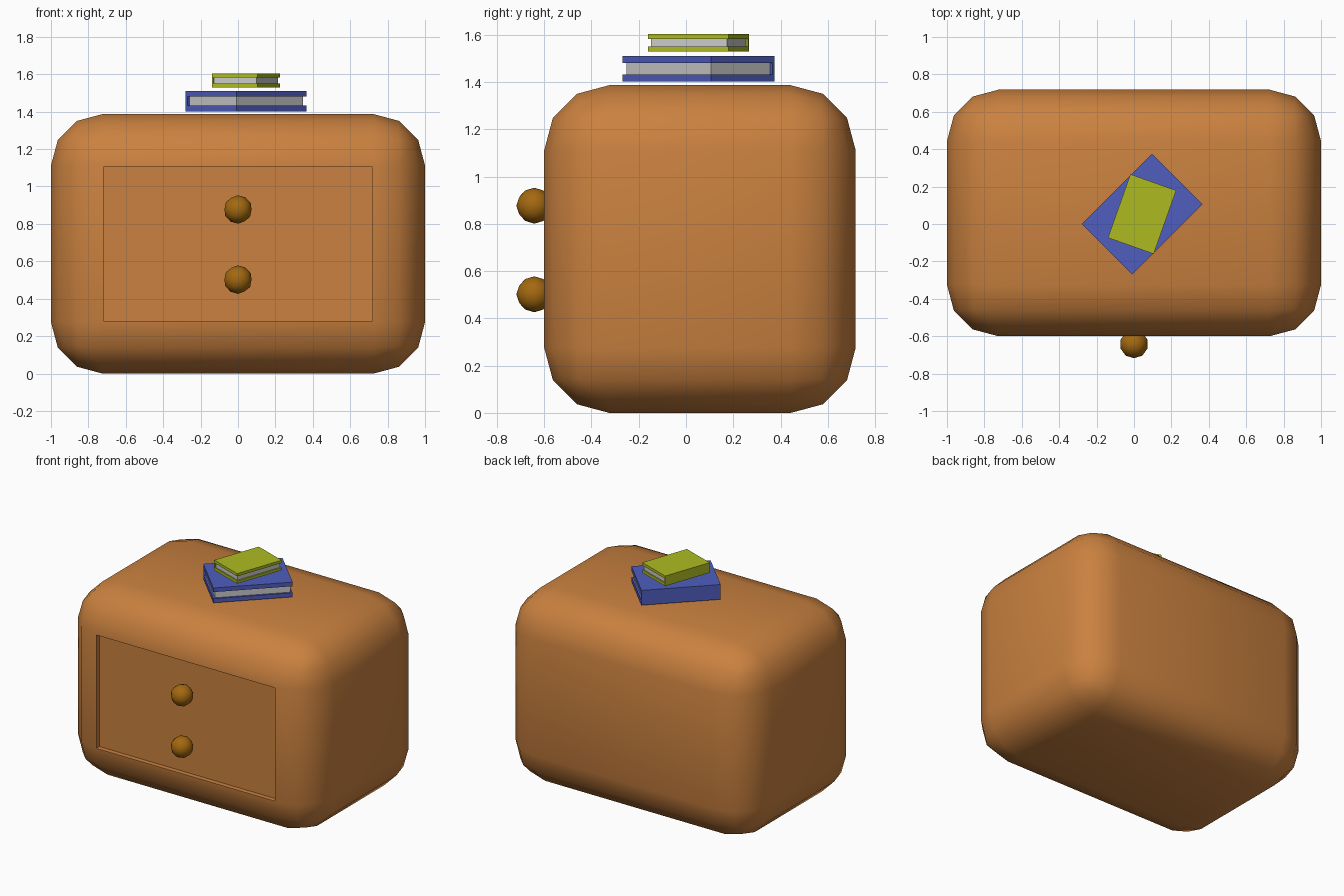
import bpy, bmesh
from math import radians
from mathutils import Matrix, Vector

if "Cube" in bpy.data.objects:
    bpy.data.objects.remove(bpy.data.objects["Cube"])


def material(name, rgb):
    m = bpy.data.materials.new(name)
    m.diffuse_color = (*rgb, 1)
    m.use_nodes = True
    m.node_tree.nodes["Principled BSDF"].inputs["Base Color"].default_value = m.diffuse_color
    return m


def finish(name, bm, mat=None, smooth=False):
    bmesh.ops.recalc_face_normals(bm, faces=bm.faces)
    me = bpy.data.meshes.new(name)
    bm.to_mesh(me)
    bm.free()
    if mat:
        me.materials.append(mat)
    if smooth:
        me.shade_smooth()
        me.set_sharp_from_angle(angle=radians(40))
    ob = bpy.data.objects.new(name, me)
    bpy.context.collection.objects.link(ob)
    return ob


def box(bm, lo, hi):
    lo, hi = Vector(lo), Vector(hi)
    size = hi - lo
    bmesh.ops.create_cube(bm, size=1, matrix=Matrix.Translation((lo + hi) / 2)
                          @ Matrix.Diagonal((*size, 1)))


wood = material("wood", (0.59, 0.22, 0.05))
brass = material("brass", (0.37, 0.14, 0.005))
blue = material("blue_cover", (0.08, 0.11, 0.52))
lime = material("lime_cover", (0.42, 0.50, 0.015))

# Cabinet: rounded box with a shallow recess in the front face
bm = bmesh.new()
box(bm, (-1, -0.6, 0), (1, 0.718, 1.387))
bmesh.ops.bevel(bm, geom=bm.edges[:], offset=0.275, segments=3, profile=0.5,
                affect='EDGES')
front = min(bm.faces, key=lambda f: f.calc_center_median().y)
bmesh.ops.inset_individual(bm, faces=[front], thickness=0.01)
panel = bmesh.ops.extrude_discrete_faces(bm, faces=[front])["faces"][0]
bmesh.ops.translate(bm, verts=panel.verts, vec=(0, 0.035, 0))
finish("cabinet_body", bm, wood, smooth=True)

# Drawer knobs
for label, z in (("upper", 0.877), ("lower", 0.502)):
    bm = bmesh.new()
    bmesh.ops.create_icosphere(bm, subdivisions=2, radius=0.076)
    knob = finish(label + "_knob", bm, brass, smooth=True)
    knob.location = (0, -0.642, z)


# Books: C-shaped cover (spine on local +y) around a page block
def book(name, mat, scale, angle, z):
    l, w, h = 0.265, 0.191, 0.108
    t, s, gap = 0.03, 0.014, 0.013
    profile = [(-w, 0), (w, 0), (w, h), (-w, h),
               (-w, h - t), (w - s, h - t), (w - s, t), (-w, t)]
    cover = bmesh.new()
    face = cover.faces.new([cover.verts.new((-l, y, q)) for y, q in profile])
    ext = bmesh.ops.extrude_face_region(cover, geom=[face])["geom"]
    bmesh.ops.translate(cover, vec=(2 * l, 0, 0),
                        verts=[v for v in ext if isinstance(v, bmesh.types.BMVert)])
    pages = bmesh.new()
    box(pages, (-l + gap, -w + gap, t), (l - gap, w - s, h - t))
    for ob in (finish(name + "_cover", cover, mat), finish(name + "_pages", pages)):
        ob.location = (0.043, 0.053, z)
        ob.rotation_euler.z = radians(angle)
        ob.scale = (scale,) * 3


book("large_book", blue, 1, 45, 1.402)
book("small_book", lime, 0.68, 70.5, 1.53)
